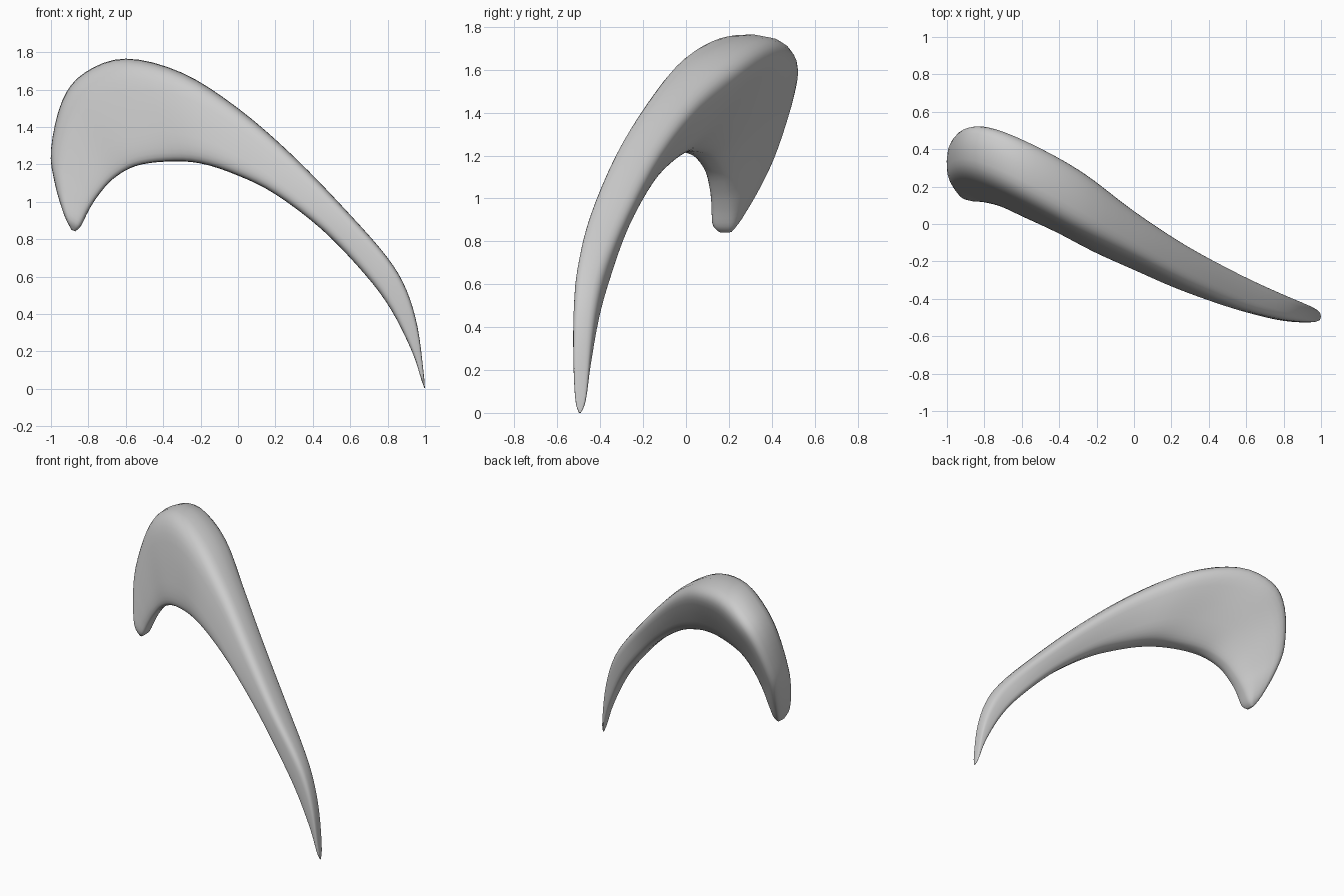
import bpy, bmesh, math
from mathutils import Vector

if "Cube" in bpy.data.objects:
    bpy.data.objects.remove(bpy.data.objects["Cube"])

# stations along the horn: outer x, outer z, inner x, inner z,
# then y of outer front, outer back, inner front, inner back
S = [
    (.999, .005, .997, .00, -.50, -.49, -.50, -.49),
    (.992, .09, .98, .05, -.515, -.468, -.515, -.468),
    (.96, .33, .93, .20, -.523, -.445, -.523, -.445),
    (.90, .53, .82, .42, -.52, -.415, -.52, -.405),
    (.80, .70, .68, .61, -.505, -.37, -.495, -.352),
    (.60, .93, .45, .85, -.45, -.27, -.43, -.27),
    (.30, 1.24, .20, 1.04, -.32, -.105, -.345, -.165),
    (0, 1.50, 0, 1.14, -.165, .095, -.262, -.07),
    (-.30, 1.69, -.20, 1.205, -.015, .325, -.175, .03),
    (-.60, 1.765, -.38, 1.215, .14, .49, -.08, .10),
    (-.82, 1.69, -.55, 1.19, .24, .57, .0, .16),
    (-.94, 1.54, -.67, 1.12, .27, .55, .06, .20),
    (-1.0, 1.28, -.75, 1.03, .24, .465, .09, .22),
    (-.98, 1.10, -.80, .95, .19, .38, .105, .23),
    (-.93, .93, -.84, .87, .14, .275, .12, .225),
    (-.89, .85, -.87, .842, .155, .215, .155, .21),
]
STEPS, SIDES, N = 4, 32, 3.8


def spline(i, t):
    """Catmull-Rom blend of the station values."""
    a, b, c, d = (S[min(max(i + k, 0), len(S) - 1)] for k in (-1, 0, 1, 2))
    return [q + .5 * t * (r - p + t * (2*p - 5*q + 4*r - s + t * (3*(q - r) + s - p)))
            for p, q, r, s in zip(a, b, c, d)]


def power(v):
    return math.copysign(abs(v) ** (2 / N), v)


def ring(bm, st):
    """Rounded four-sided section; the back of the outer rim slopes inward."""
    ox, oz, ix, iz, of, ob, jf, jb = st
    verts = []
    for k in range(SIDES):
        a = 2 * math.pi * k / SIDES
        u = .5 + .53 * power(math.cos(a))
        v = .5 + .5 * power(math.sin(a))
        slope = .17 * max(0, u - .6)
        outer = Vector((ox + (ix - ox) * slope, of + (ob - of) * u, oz + (iz - oz) * slope))
        inner = Vector((ix, jf + (jb - jf) * u, iz))
        verts.append(bm.verts.new(inner.lerp(outer, v)))
    return verts


# curved horn: skin the sections and close both tips
bm = bmesh.new()
stations = [spline(i, j / STEPS) for i in range(len(S) - 1) for j in range(STEPS)]
rings = [ring(bm, s) for s in stations + [S[-1]]]
for r, q in zip(rings, rings[1:]):
    for k in range(SIDES):
        m = (k + 1) % SIDES
        bm.faces.new((r[k], r[m], q[m], q[k]))
bm.faces.new(rings[0])
bm.faces.new(rings[-1])
bmesh.ops.recalc_face_normals(bm, faces=bm.faces)
mesh = bpy.data.meshes.new("curved_horn")
bm.to_mesh(mesh)
bm.free()
horn = bpy.data.objects.new("curved_horn", mesh)
bpy.context.collection.objects.link(horn)
for p in mesh.polygons:
    p.use_smooth = True
